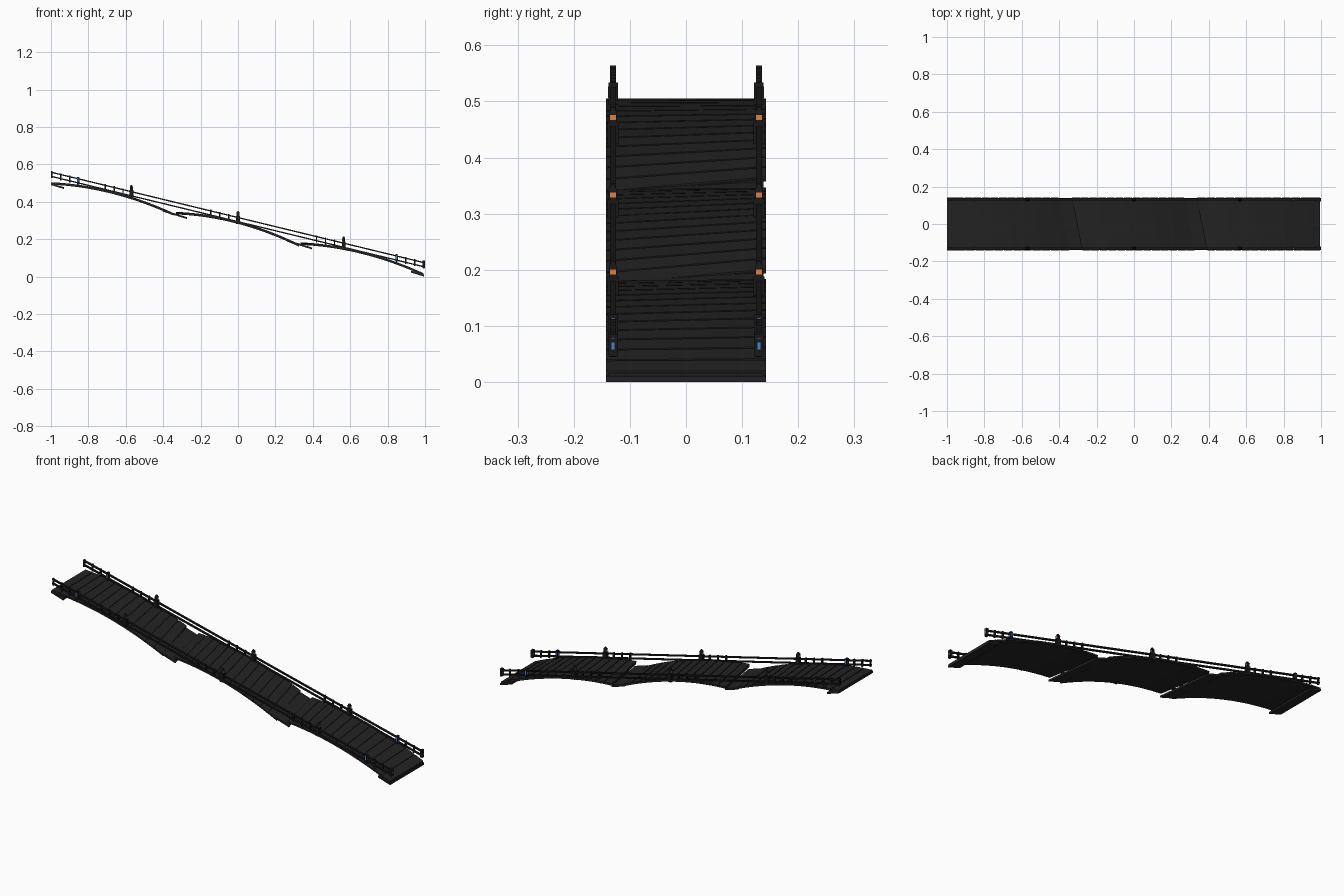
import bpy, bmesh, math
from mathutils import Vector, Matrix

if "Cube" in bpy.data.objects:
    bpy.data.objects.remove(bpy.data.objects["Cube"])


def mat(name, c):
    m = bpy.data.materials.new(name)
    m.diffuse_color = (*c, 1)
    m.use_nodes = True
    m.node_tree.nodes["Principled BSDF"].inputs["Base Color"].default_value = m.diffuse_color
    return m


DECK = mat("charcoal deck", (0.0168, 0.0168, 0.0168))
RAIL = mat("black metal", (0.0095, 0.0095, 0.0095))
ORANGE = mat("orange lamp", (0.75, 0.2, 0.075))
BLUE = mat("blue lamp", (0.06, 0.24, 0.65))


def finish(name, bm, m):
    bmesh.ops.recalc_face_normals(bm, faces=bm.faces)
    me = bpy.data.meshes.new(name)
    bm.to_mesh(me)
    bm.free()
    me.materials.append(m)
    ob = bpy.data.objects.new(name, me)
    bpy.context.collection.objects.link(ob)
    return ob


def hexa(bm, bottom, top):
    b = [bm.verts.new(p) for p in bottom]
    t = [bm.verts.new(p) for p in top]
    bm.faces.new(b[::-1])
    bm.faces.new(t)
    for i in range(4):
        j = (i + 1) % 4
        bm.faces.new((b[i], b[j], t[j], t[i]))


def box(bm, c, s, taper=1.0):
    def ring(z, k):
        return [(c[0] + k * s[0] / 2 * a, c[1] + k * s[1] / 2 * b, z)
                for a, b in ((-1, -1), (1, -1), (1, 1), (-1, 1))]
    hexa(bm, ring(c[2] - s[2] / 2, 1), ring(c[2] + s[2] / 2, taper))


def strip(bm, xa, xb, w, zf, th):
    """Cross strip between two (x, skew) lines, its top following zf(x)."""
    pts = [(l[0] + l[1] * y, y) for l, y in ((xa, -w), (xb, -w), (xb, w), (xa, w))]
    hexa(bm, [(x, y, zf(x) - th) for x, y in pts], [(x, y, zf(x)) for x, y in pts])


SK = -0.2
# start x, end x, start z, end z, start skew, end skew
SPANS = [(-1.0, -0.372, 0.505, 0.352, 0, SK),
         (-0.305, 0.298, 0.345, 0.187, SK, SK),
         (0.362, 0.993, 0.182, 0.018, SK, 0)]
N = 13


def arch(s):
    def f(x):
        u = (x - s[0]) / (s[1] - s[0])
        return s[2] + (s[3] - s[2]) * u + 4 * 0.031 * u * (1 - u)
    return f


# arched spans: slab plus raised planks
for i, s in enumerate(SPANS):
    f = arch(s)
    line = lambda u: (s[0] + (s[1] - s[0]) * u, s[4] + (s[5] - s[4]) * u)
    slab, planks = bmesh.new(), bmesh.new()
    for k in range(N):
        strip(slab, line(k / N), line((k + 1) / N), 0.138, lambda x: f(x) - 0.003, 0.010)
        strip(planks, line((k + 0.04) / N), line((k + 0.94) / N), 0.143, f, 0.008)
    bmesh.ops.remove_doubles(slab, verts=slab.verts, dist=1e-5)
    finish(f"span_slab_{i + 1}", slab, DECK)
    finish(f"span_planks_{i + 1}", planks, DECK)

# tilted bearing plates at the joints and both ends
for name, xa, xb, zc, sk in (("joint_plate_1", -0.375, -0.300, 0.338, SK),
                             ("joint_plate_2", 0.293, 0.368, 0.176, SK),
                             ("upper_end_plate", -1.0, -0.93, 0.489, 0),
                             ("lower_end_plate", 0.925, 0.995, 0.021, 0)):
    bm = bmesh.new()
    mid = (xa + xb) / 2
    strip(bm, (xa, sk), (xb, sk), 0.138 if sk else 0.143,
          lambda x: zc - 0.31 * (x - mid), 0.010)
    finish(name, bm, DECK)


def rail_z(x):
    return 0.316 - 0.2425 * x


for side, sy in (("front", -1), ("back", 1)):
    y = 0.13 * sy
    # straight double rails
    for part, dz in (("top", 0), ("lower", -0.022)):
        bm = bmesh.new()
        ring = lambda x, d: [(x, y - 0.005, rail_z(x) + dz + d), (x, y + 0.005, rail_z(x) + dz + d)]
        lo = ring(-1, -0.0035) + ring(1, -0.0035)[::-1]
        hi = ring(-1, 0.0035) + ring(1, 0.0035)[::-1]
        hexa(bm, lo, hi)
        finish(f"{side}_{part}_rail", bm, RAIL)

    # groups of thin balusters
    bm = bmesh.new()
    for g in (-0.995, -0.71, -0.145, 0.42, 0.849):
        for k in range(4):
            x = g + k * 0.0478
            box(bm, (x, y, rail_z(x) - 0.012), (0.007, 0.010, 0.038))
    finish(f"{side}_balusters", bm, RAIL)

    # lamp posts with orange faces towards both ends
    body, glow = bmesh.new(), bmesh.new()
    for x in (-0.57, 0, 0.565):
        z = rail_z(x)
        box(body, (x, y, z - 0.013), (0.020, 0.020, 0.044))
        box(body, (x, y, z + 0.016), (0.015, 0.014, 0.016))
        box(body, (x, y, z + 0.030), (0.018, 0.016, 0.012), 0.3)
        box(glow, (x, y, z + 0.017), (0.0164, 0.010, 0.009))
    finish(f"{side}_lamp_posts", body, RAIL)
    finish(f"{side}_orange_lamps", glow, ORANGE)

    # end and marker posts with blue lights
    body, glow = bmesh.new(), bmesh.new()
    for x in (-0.855, 0.848, 0.993):
        z = rail_z(x) - 0.010
        box(body, (x, y, z), (0.012, 0.017, 0.040))
        box(glow, (x, y, z + 0.003), (0.0134, 0.006, 0.021))
    for x in (-0.855, 0.848):
        box(glow, (x, y, rail_z(x) - 0.007), (0.005, 0.0184, 0.021))
    finish(f"{side}_marker_posts", body, RAIL)
    finish(f"{side}_blue_lights", glow, BLUE)
